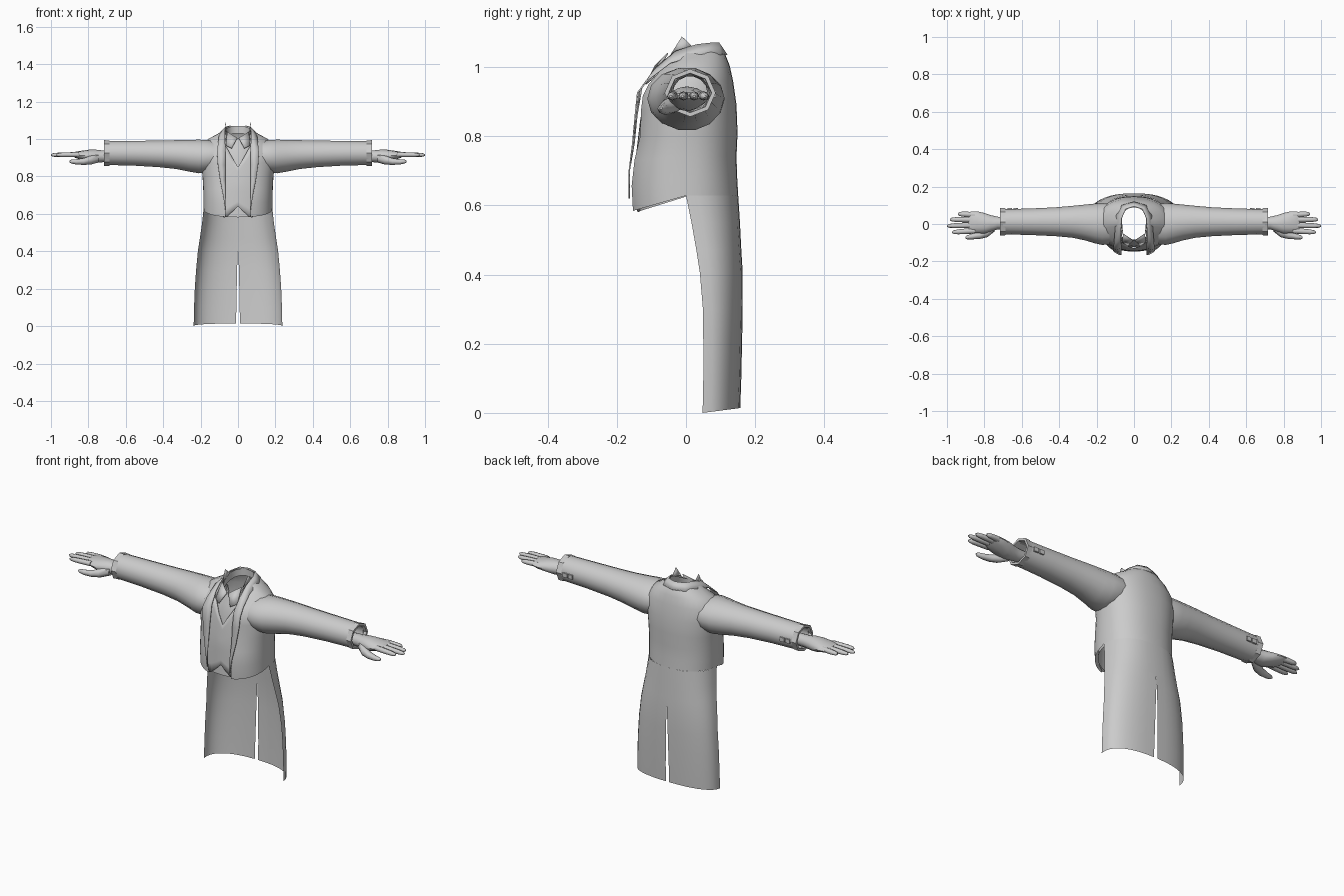
import bpy, bmesh
from math import sin, cos, acos, pi, radians


def finish(name, bm, angle=40):
    """Turn a right-half bmesh into a mirrored, smooth-shaded object."""
    bmesh.ops.remove_doubles(bm, verts=bm.verts, dist=0.0001)
    bmesh.ops.recalc_face_normals(bm, faces=bm.faces)
    me = bpy.data.meshes.new(name)
    bm.to_mesh(me)
    bm.free()
    me.shade_smooth()
    me.set_sharp_from_angle(angle=radians(angle))
    ob = bpy.data.objects.new(name, me)
    bpy.context.collection.objects.link(ob)
    mod = ob.modifiers.new("mirror", 'MIRROR')
    mod.merge_threshold = 0.001
    return ob


def sheet(name, rows, thickness=0, angle=40):
    """Skin a grid of points, row by row."""
    bm = bmesh.new()
    vs = [[bm.verts.new(p) for p in r] for r in rows]
    for r, s in zip(vs, vs[1:]):
        for i in range(len(r) - 1):
            bm.faces.new((r[i], r[i + 1], s[i + 1], s[i]))
    ob = finish(name, bm, angle)
    if thickness:
        mod = ob.modifiers.new("thickness", 'SOLIDIFY')
        mod.thickness, mod.offset = thickness, 0
    return ob


def tube(name, rings, sides=12, caps=True, angle=50):
    """Loft elliptical rings (x, y, z, ry, rz) along x."""
    bm = bmesh.new()
    loops = []
    for x, y, z, ry, rz in rings:
        loops.append([bm.verts.new((x, y + ry * cos(2 * pi * i / sides),
                                    z + rz * sin(2 * pi * i / sides))) for i in range(sides)])
    for a, b in zip(loops, loops[1:]):
        for i in range(sides):
            j = (i + 1) % sides
            bm.faces.new((a[i], a[j], b[j], b[i]))
    if caps:
        bm.faces.new(loops[0])
        bm.faces.new(loops[-1])
    return finish(name, bm, angle)


def arc(a, y0, y1, z0, z1, x_end=0.0, n=2.3, k=9):
    """Quarter superellipse from the side (a, y0, z0) to the middle (x_end, y1, z1)."""
    t1 = acos((x_end / a) ** (n / 2))
    pts = []
    for i in range(k + 1):
        t = t1 * i / k
        c, s = max(cos(t), 0) ** (2 / n), sin(t) ** (2 / n)
        pts.append((a * c, y0 + (y1 - y0) * s, z0 + (z1 - z0) * s))
    return pts


def lerp_table(table, v):
    for (a, fa), (b, fb) in zip(table, table[1:]):
        if a >= v >= b:
            return fa + (fb - fa) * (a - v) / (a - b)
    return table[-1][1] if v < table[-1][0] else table[0][1]


# Jacket body: half width, front y, back y, z at front / side / back, front opening x
body = [(.070, -.080, .088, .995, 1.050, 1.065, .060),
        (.110, -.100, .112, .970, 1.025, 1.040, .070),
        (.160, -.118, .126, .945, 1.000, 1.005, .075),
        (.195, -.132, .136, .915, .955, .960, .078),
        (.200, -.138, .146, .870, .890, .890, .080),
        (.190, -.140, .149, .805, .805, .810, .080),
        (.186, -.158, .146, .730, .740, .740, .076),
        (.185, -.165, .148, .655, .680, .680, .070),
        (.184, -.160, .151, .582, .628, .628, .066)]
sheet("jacket_body", [arc(a, 0, yf, zs, zf, xe)[::-1] + arc(a, 0, yb, zs, zb)[1:]
                      for a, yf, yb, zf, zs, zb, xe in body])

# Coat tails, split at the middle: half width, edge y, back y, edge z, back z, slit x
tails = [(.184, .000, .151, .628, .628, 0),
         (.192, .016, .156, .550, .550, 0),
         (.204, .030, .160, .470, .470, 0),
         (.214, .040, .164, .405, .405, .001),
         (.224, .049, .164, .300, .300, .005),
         (.231, .050, .162, .200, .200, .007),
         (.235, .050, .160, .100, .105, .009),
         (.237, .048, .157, .000, .014, .010)]
sheet("coat_tails", [arc(a, ye, yb, ze, zb, xs, 2.4) for a, ye, yb, ze, zb, xs in tails])

# Collar and lapel: inner and outer edge pairs running from nape to waist
lapel = [((0, .094, 1.070), (0, .118, 1.035)),
         ((.045, .080, 1.070), (.065, .100, 1.035)),
         ((.066, .030, 1.064), (.095, .045, 1.036)),
         ((.070, -.030, 1.045), (.102, -.045, 1.012)),
         ((.070, -.085, 1.000), (.108, -.108, .965)),
         ((.066, -.128, .940), (.112, -.140, .925)),
         ((.066, -.142, .860), (.108, -.146, .865)),
         ((.068, -.150, .780), (.096, -.154, .780)),
         ((.066, -.164, .700), (.080, -.164, .700)),
         ((.066, -.164, .620), (.068, -.164, .620))]
sheet("lapel", lapel, .004)

# Waistcoat with a V neck and notched hem
depth = [(.98, -.090), (.93, -.115), (.85, -.130), (.75, -.142), (.60, -.146)]
cols = [(0, .850, .640), (.03, .900, .612), (.06, .955, .585), (.075, .970, .580), (.105, .960, .605)]
rows = []
for i in range(9):
    row = []
    for x, top, bottom in cols:
        z = top + (bottom - top) * i / 8
        row.append((x, lerp_table(depth, z) + 1.6 * x * x, z))
    rows.append(row)
sheet("waistcoat", rows, .004)

# Shirt front and the shirt hem showing below the waistcoat
sheet("shirt_front", [[(w * f, y + .02 * f * f, z) for f in (0, .5, 1)]
                      for z, y, w in ((.995, -.084, .055), (.95, -.100, .075),
                                      (.90, -.116, .080), (.82, -.124, .080))])
sheet("shirt_hem", [arc(.174, 0, -.132, .70, .70), arc(.176, 0, -.138, .625, .582)])

# Standing shirt collar with wing tips and folded points
sheet("shirt_collar", [arc(.066, .01, -.082, z0, z1)[::-1] + arc(.066, .01, .086, z0, z2)[1:]
                       for z0, z1, z2 in ((1.01, .975, 1.03), (1.052, 1.005, 1.066))])
sheet("collar_wing", [[(.060, -.045, 1.035), (.068, -.012, 1.088)],
                      [(.064, .000, 1.045), (.066, .022, 1.056)]], .002)
sheet("collar_point", [[(.004, -.088, 1.005), (.058, -.052, 1.040)],
                       [(.034, -.116, .950), (.064, -.098, .965)]], .003)

# Sleeve, with its end turned inward
tube("sleeve", [(.13, 0, .910, .108, .082), (.17, 0, .908, .112, .090),
                (.21, .003, .907, .106, .092), (.26, .008, .911, .096, .087),
                (.33, .012, .917, .085, .079), (.42, .012, .921, .077, .073),
                (.55, .012, .924, .071, .068), (.70, .012, .925, .067, .065),
                (.70, .012, .925, .056, .054), (.62, .012, .925, .050, .048)], 14, False)

# Faceted cuff band and its two buttons at the back
tube("cuff", [(.695, .012, .925, .060, .055), (.688, .012, .925, .072, .068),
              (.716, .012, .925, .074, .069), (.716, .012, .925, .062, .057),
              (.66, .012, .925, .056, .052)], 8, False, 25)
for n, x in enumerate((.632, .664)):
    bm = bmesh.new()
    bmesh.ops.create_cube(bm, size=1)
    bmesh.ops.scale(bm, vec=(.026, .010, .022), verts=bm.verts)
    bmesh.ops.translate(bm, vec=(x, .081, .922), verts=bm.verts)
    finish("cuff_button_%d" % (n + 1), bm)

# Hand: palm, four fingers and thumb
tube("palm", [(.66, .005, .908, .030, .030), (.73, .005, .908, .034, .032),
              (.765, .003, .908, .044, .036), (.80, .004, .910, .055, .033),
              (.84, .010, .913, .058, .024), (.870, .012, .916, .056, .016),
              (.885, .012, .917, .048, .009)])
fingers = [("index_finger", -.036, -.044, .972), ("middle_finger", -.006, -.010, 1.0),
           ("ring_finger", .023, .024, .984), ("little_finger", .049, .054, .942)]
for name, y0, y1, tip in fingers:
    rings = []
    for f, r in ((0, .015), (.45, .0145), (.75, .013), (.93, .010), (1, .004)):
        rings.append((.85 + (tip - .85) * f, y0 + (y1 - y0) * f, .917 - .002 * f, r, r * .9))
    tube(name, rings, 8)
tube("thumb", [(.745, -.020, .898, .020, .022), (.785, -.045, .888, .026, .024),
               (.825, -.060, .880, .020, .018), (.865, -.067, .878, .015, .014),
               (.892, -.071, .880, .011, .010), (.902, -.072, .881, .004, .004)], 8)
